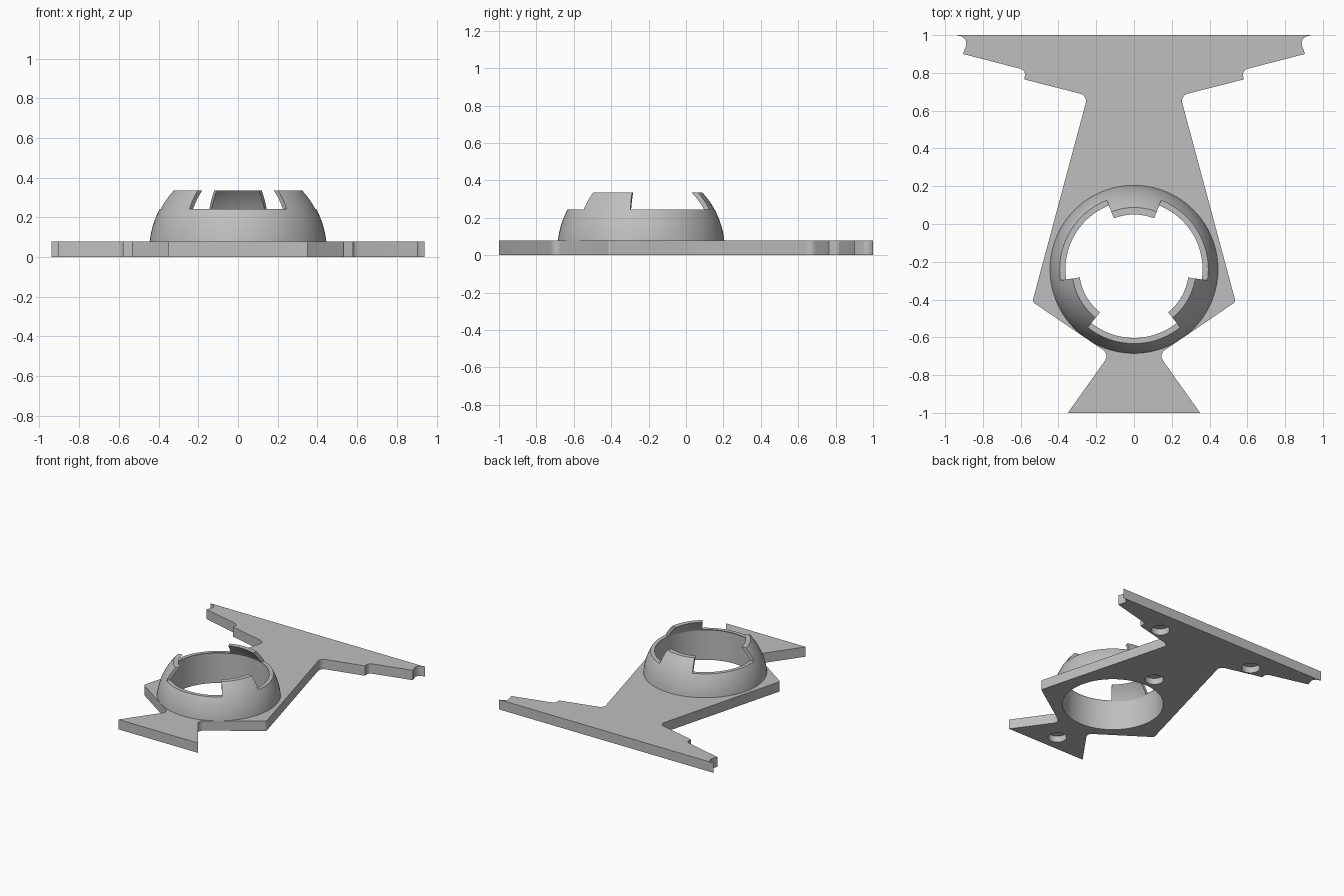
import bpy, bmesh
from math import sin, cos, tan, pi, radians, sqrt
from mathutils import Vector

cube = bpy.data.objects.get("Cube")
if cube:
    bpy.data.objects.remove(cube, do_unlink=True)

GREY = (0.52, 0.52, 0.52, 1)
grey = bpy.data.materials.new("plain grey")
grey.use_nodes = True
grey.diffuse_color = GREY
grey.node_tree.nodes["Principled BSDF"].inputs["Base Color"].default_value = GREY

THICK = 0.078      # plate thickness
RING_Y = -0.24     # socket centre
HOLE_R = 0.368     # socket opening
RIM_Z, TIP_Z = 0.243, 0.335
BALL_Z, BALL_R, INNER_R = 0.03, 0.4475, 0.421


def finish(name, bm):
    bmesh.ops.recalc_face_normals(bm, faces=bm.faces)
    mesh = bpy.data.meshes.new(name)
    bm.to_mesh(mesh)
    bm.free()
    mesh.materials.append(grey)
    ob = bpy.data.objects.new(name, mesh)
    bpy.context.collection.objects.link(ob)
    return ob


def fillet(prev, corner, nxt, radius, steps=6):
    """Replace a corner by a round arc."""
    p = Vector(corner)
    if not radius:
        return [p]
    a, b = (Vector(prev) - p).normalized(), (Vector(nxt) - p).normalized()
    half = a.angle(b) / 2
    centre = p + (a + b).normalized() * radius / sin(half)
    start = p + a * radius / tan(half) - centre
    end = p + b * radius / tan(half) - centre
    return [centre + start.slerp(end, i / steps) * radius / start.slerp(end, i / steps).length
            for i in range(steps + 1)]


def prism(name, points, z0, z1):
    bm = bmesh.new()
    face = bm.faces.new([bm.verts.new((p[0], p[1], z0)) for p in points])
    top = bmesh.ops.extrude_face_region(bm, geom=[face])["geom"]
    bmesh.ops.translate(bm, vec=(0, 0, z1 - z0),
                        verts=[v for v in top if isinstance(v, bmesh.types.BMVert)])
    return finish(name, bm)


def disc(x, y, r, n):
    return [(x + r * cos(2 * pi * i / n), y + r * sin(2 * pi * i / n)) for i in range(n)]


def cut(ob, cutter):
    mod = ob.modifiers.new("cut", "BOOLEAN")
    mod.operation, mod.solver, mod.object = "DIFFERENCE", "EXACT", cutter
    bpy.context.view_layer.objects.active = ob
    bpy.ops.object.modifier_apply(modifier=mod.name)
    bpy.data.objects.remove(cutter, do_unlink=True)


def smooth(ob):
    bpy.ops.object.select_all(action="DESELECT")
    ob.select_set(True)
    bpy.context.view_layer.objects.active = ob
    bpy.ops.object.shade_smooth_by_angle(angle=radians(30))


# Base plate: half outline (x, y, corner radius), mirrored across x
half = [(0.94, 1, 0), (0.875, 0.985, 0.04), (0.905, 0.90, 0), (0.575, 0.815, 0.03),
        (0.58, 0.765, 0), (0.245, 0.68, 0.04), (0.538, -0.412, 0.02),
        (0.13, -0.69, 0.04), (0.35, -1, 0)]
right_side = []
for i, (x, y, r) in enumerate(half):
    before, after = half[max(i - 1, 0)], half[min(i + 1, len(half) - 1)]
    right_side += fillet(before[:2], (x, y), after[:2], r)
outline = right_side + [Vector((-p.x, p.y)) for p in reversed(right_side)]
plate = prism("base_plate", outline, 0, THICK)
cut(plate, prism("hole_cutter", disc(0, RING_Y, HOLE_R, 96), -0.1, 0.2))

# Round blind pockets under the plate
for x, y in [(0.43, 0.81), (-0.43, 0.81), (0, 0.23), (0, -0.87)]:
    cut(plate, prism("pocket_cutter", disc(x, y, 0.068, 32), -0.1, 0.05))
smooth(plate)

# Socket ring: spherical shell with a straight bore, spun around its axis
def ball(radius, z):
    return sqrt(radius ** 2 - (z - BALL_Z) ** 2)


STEPS = 10
outer_z = [THICK + (TIP_Z - THICK) * i / STEPS for i in range(STEPS + 1)]
bore_z = BALL_Z + sqrt(INNER_R ** 2 - HOLE_R ** 2)
inner_z = [TIP_Z + (bore_z - TIP_Z) * i / 5 for i in range(6)]
profile = [(ball(BALL_R, z), z) for z in outer_z]
profile += [(ball(INNER_R, z), z) for z in inner_z] + [(HOLE_R, THICK)]

bm = bmesh.new()
verts = [bm.verts.new((r, 0, z)) for r, z in profile]
edges = [bm.edges.new((verts[i - 1], verts[i])) for i in range(len(verts))]
bmesh.ops.spin(bm, geom=verts + edges, cent=(0, 0, 0), axis=(0, 0, 1),
               angle=2 * pi, steps=96, use_merge=True)
bmesh.ops.remove_doubles(bm, verts=bm.verts, dist=0.0005)
bmesh.ops.translate(bm, verts=bm.verts, vec=(0, RING_Y, 0))
socket = finish("socket_ring", bm)

# Cut three gaps, leaving three gripping prongs
PRONG = radians(21.5)
for k in range(3):
    start = pi / 2 + k * 2 * pi / 3 + PRONG
    sweep = 2 * pi / 3 - 2 * PRONG
    angles = [start + sweep * i / 8 for i in range(9)]
    wedge = [(r * cos(a), RING_Y + r * sin(a))
             for r, arc in ((0.15, angles), (0.6, angles[::-1])) for a in arc]
    cut(socket, prism("gap_cutter", wedge, RIM_Z, 0.5))
smooth(socket)
